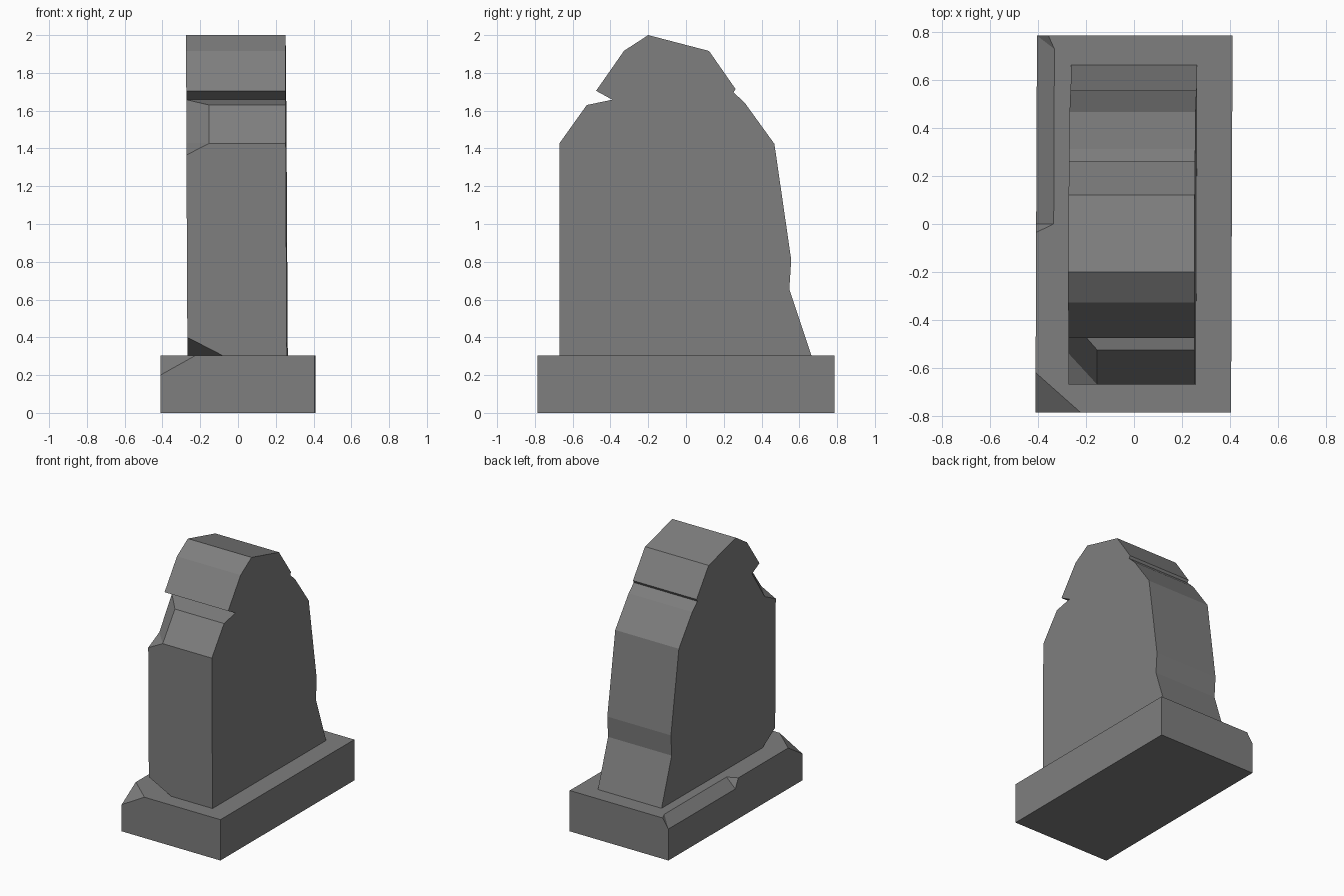
import bpy

if "Cube" in bpy.data.objects:
    bpy.data.objects.remove(bpy.data.objects["Cube"])

stone_grey = bpy.data.materials.new("stone_grey")
stone_grey.diffuse_color = (0.21, 0.21, 0.21, 1)
stone_grey.use_nodes = True
stone_grey.node_tree.nodes["Principled BSDF"].inputs["Base Color"].default_value = stone_grey.diffuse_color


def build(name, points, faces, lean):
    """Make a flat-faced object from named points; lean(y, z) gives a slight x offset."""
    keys = list(points)
    verts = [(x + lean(y, z), y, z) for x, y, z in points.values()]
    mesh = bpy.data.meshes.new(name)
    mesh.from_pydata(verts, [], [[keys.index(k) for k in f] for f in faces])
    mesh.materials.append(stone_grey)
    obj = bpy.data.objects.new(name, mesh)
    bpy.context.collection.objects.link(obj)
    # consistent outward normals
    import bmesh
    bm = bmesh.new()
    bm.from_mesh(mesh)
    bmesh.ops.recalc_face_normals(bm, faces=bm.faces)
    bm.to_mesh(mesh)
    bm.free()
    return obj


# Plinth: a slab with a broken front corner and a worn left edge
X, Y, H = 0.408, 0.786, 0.305
plinth = {
    "b0": (-X, -Y, 0), "b1": (X, -Y, 0), "b2": (X, Y, 0), "b3": (-X, Y, 0),
    "t1": (X, -Y, H), "t2": (X, Y, H),
    "c1": (-0.22, -Y, H), "c2": (-X, -Y, 0.2), "c3": (-X, -0.62, H),
    "e1": (-X, -0.035, H), "e2": (-0.335, 0, H), "e3": (-X, 0, 0.235),
    "e4": (-0.335, 0.73, H), "e5": (-X, Y, 0.235), "e6": (-0.36, Y, H),
}
plinth_faces = [f.split() for f in (
    "b0 b3 b2 b1", "b0 b1 t1 c1 c2", "b1 b2 t2 t1", "b2 b3 e5 e6 t2",
    "b3 b0 c2 c3 e1 e3 e5", "t1 t2 e6 e4 e2 e1 c3 c1",
    "c1 c3 c2", "e1 e2 e3", "e2 e4 e5 e3", "e4 e6 e5")]
build("plinth", plinth, plinth_faces, lambda y, z: 0.004 * y)

# Headstone: weathered side profile (y, z), from front foot over the top to back foot
W = 0.263
profile = [(-0.67, 0.303), (-0.67, 1.427), (-0.525, 1.63), (-0.39, 1.658),
           (-0.476, 1.705), (-0.328, 1.917), (-0.2, 2.0), (0.122, 1.916),
           (0.262, 1.715), (0.252, 1.697), (0.312, 1.64), (0.468, 1.424),
           (0.557, 0.81), (0.547, 0.655), (0.664, 0.303)]
last = len(profile) - 1
stone = {f"R{i}": (W, y, z) for i, (y, z) in enumerate(profile)}
stone.update({f"L{i}": (-W, y, z) for i, (y, z) in enumerate(profile) if i > 2})
# Chipped left shoulder and left foot
stone.update({
    "A": (-0.143, -0.67, 1.427), "B": (-0.143, -0.525, 1.63),
    "P": (-W, -0.67, 1.365), "D": (-W, -0.54, 1.43),
    "F1": (-W, -0.67, 0.4), "F2": (-0.075, -0.67, 0.303), "F3": (-W, -0.52, 0.303),
})
stone_faces = [
    [f"R{i}" for i in range(last + 1)],
    [f"L{i}" for i in range(3, last + 1)] + ["F3", "F1", "P", "D"],
]
stone_faces += [[f"R{i}", f"R{i+1}", f"L{i+1}", f"L{i}"] for i in range(3, last)]
stone_faces += [f.split() for f in (
    "R2 R3 L3 B", "R1 R2 B A", "A B L3 D", "A D P",
    "R0 R1 A P F1 F2", "F1 F3 F2", f"R0 F2 F3 L{last} R{last}")]
build("headstone", stone, stone_faces,
      lambda y, z: -0.002 - 0.005 * (z - 0.3) + 0.004 * y)
